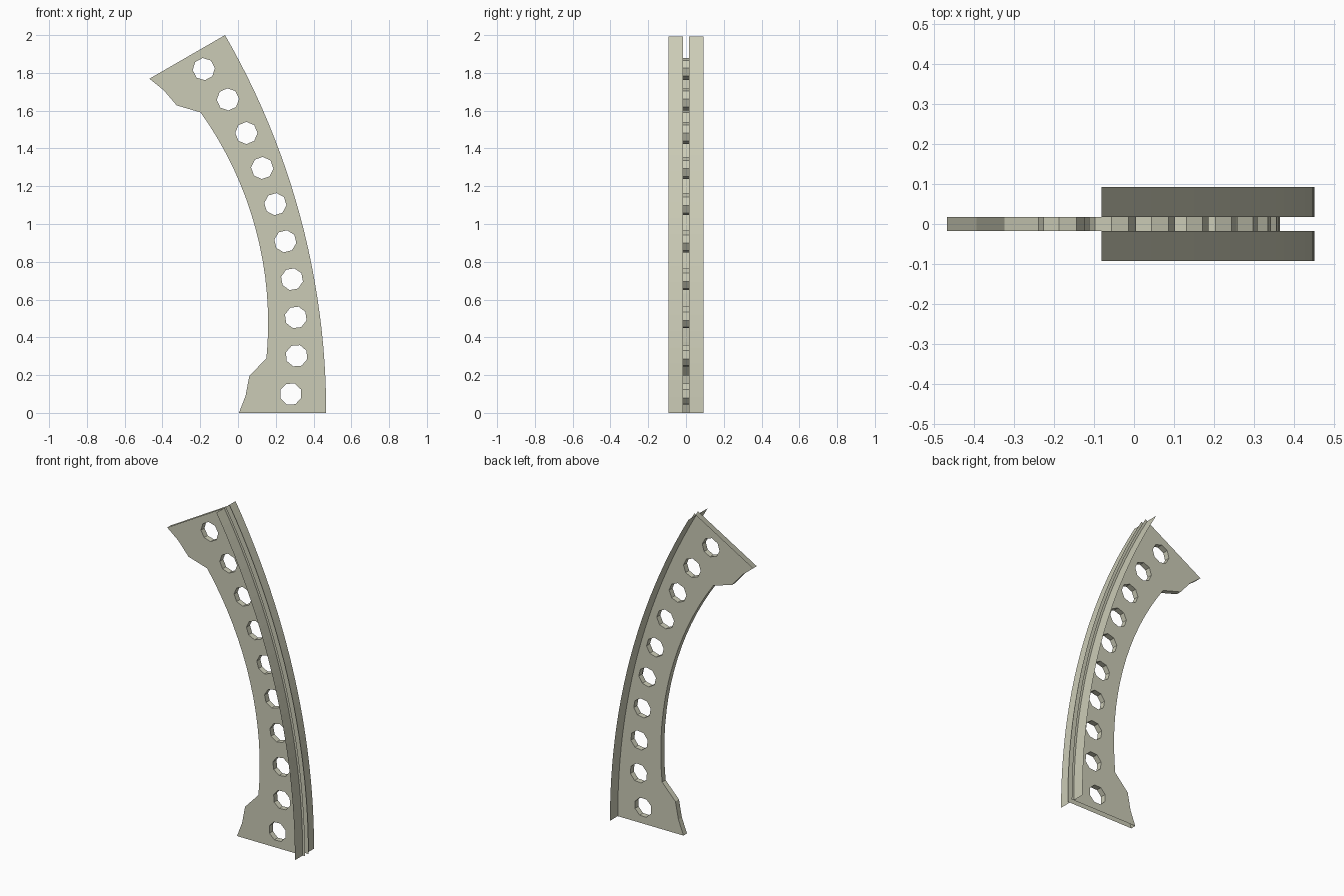
import bpy, bmesh, math
from mathutils import Vector

if "Cube" in bpy.data.objects:
    bpy.data.objects.remove(bpy.data.objects["Cube"])

CX = -0.533 - 3.0        # arc centre, at z = 0
R_OUT, R_FLANGE = 4.0, 3.985
SWEEP = 30.0
HALF_WEB, HALF_FLANGE = 0.017, 0.093

mat = bpy.data.materials.new("pale_khaki_metal")
mat.diffuse_color = (0.60, 0.60, 0.47, 1)
mat.use_nodes = True
mat.node_tree.nodes["Principled BSDF"].inputs["Base Color"].default_value = mat.diffuse_color


def polar(r, deg, y):
    a = math.radians(deg)
    return Vector((CX + r * math.cos(a), y, r * math.sin(a)))


def finish(bm, name):
    mesh = bpy.data.meshes.new(name)
    bm.to_mesh(mesh)
    bm.free()
    mesh.materials.append(mat)
    ob = bpy.data.objects.new(name, mesh)
    bpy.context.collection.objects.link(ob)
    return ob


def add_loop(bm, pts):
    vs = [bm.verts.new(p) for p in pts]
    return [bm.edges.new((vs[i], vs[(i + 1) % len(vs)])) for i in range(len(vs))]


# Web outline: outer arc, then inner edge with flared feet at both ends
N = 24
outer = [(R_OUT, SWEEP * i / N) for i in range(N + 1)]
foot = [(3.538, 0.0), (3.574, 1.44), (3.598, 3.1)]
arc = []
for i in range(17):
    t = 4.5 + 21.0 * i / 16
    arc.append((3.695 + 0.06 * (1 - ((t - 15) / 10.5) ** 2), t))
inner = foot + arc + [(r, SWEEP - t) for r, t in reversed(foot)]
outline = [polar(r, t, -HALF_WEB) for r, t in outer + inner[::-1]]

bm = bmesh.new()
edges = add_loop(bm, outline)

# Row of octagonal lightening holes, symmetric about the middle
half_radii = [3.814, 3.855, 3.872, 3.884, 3.891]
for i, r in enumerate(half_radii + half_radii[::-1]):
    ang = 1.5 + 3 * i
    c = polar(r, ang, -HALF_WEB)
    pts = []
    for k in range(8):
        a = math.radians(22.5 + 45 * k + ang)
        pts.append(c + Vector((math.cos(a), 0, math.sin(a))) * 0.059)
    edges += add_loop(bm, pts)

bmesh.ops.triangle_fill(bm, edges=edges, use_beauty=True, normal=(0, -1, 0))
res = bmesh.ops.extrude_face_region(bm, geom=bm.faces[:], use_keep_orig=True)
for v in [g for g in res["geom"] if isinstance(g, bmesh.types.BMVert)]:
    v.co.y = HALF_WEB
bmesh.ops.recalc_face_normals(bm, faces=bm.faces[:])


# The web is a hollow shell: open along the outer arc and at both ends
def is_open(f):
    if abs(f.normal.y) > 0.5:
        return False
    polars = [(math.hypot(v.co.x - CX, v.co.z),
               math.degrees(math.atan2(v.co.z, v.co.x - CX))) for v in f.verts]
    return (all(r > R_OUT - 0.003 for r, t in polars)
            or all(t < 0.01 for r, t in polars)
            or all(t > SWEEP - 0.01 for r, t in polars))


bmesh.ops.delete(bm, geom=[f for f in bm.faces if is_open(f)], context='FACES')
finish(bm, "web_plate")

# Curved flange strips on either side, set just inside the outer edge
for name, y0, y1 in (("front_flange", -HALF_FLANGE, -HALF_WEB),
                     ("back_flange", HALF_WEB, HALF_FLANGE)):
    bm = bmesh.new()
    rows = [[bm.verts.new(polar(R_FLANGE, SWEEP * i / N, y)) for y in (y0, y1)]
            for i in range(N + 1)]
    for a, b in zip(rows, rows[1:]):
        bm.faces.new((a[0], a[1], b[1], b[0]))
    finish(bm, name)
